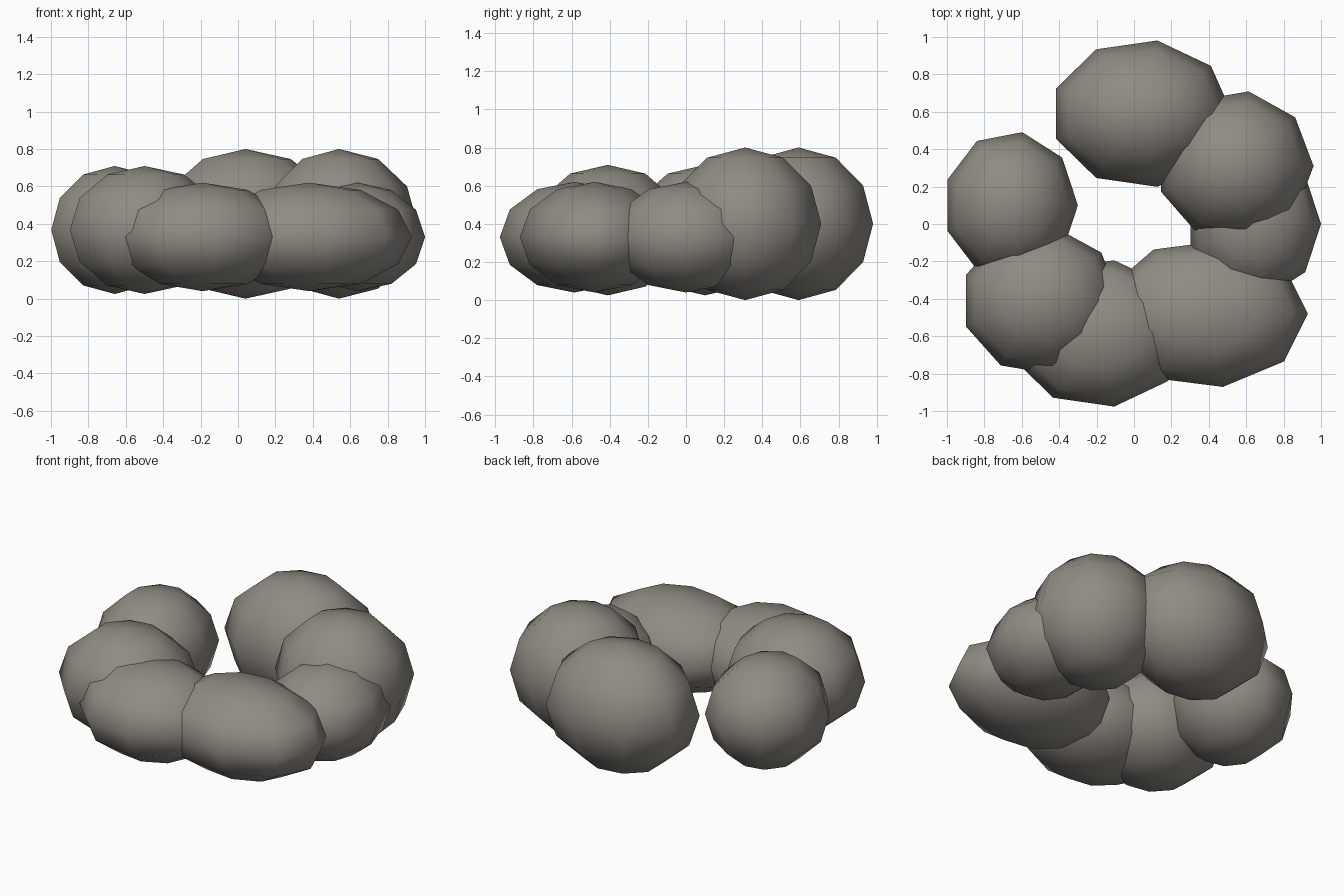
import bpy
import bmesh
from math import sin, cos, pi

cube = bpy.data.objects.get("Cube")
if cube:
    bpy.data.objects.remove(cube, do_unlink=True)

SEGMENTS, RINGS = 9, 6

stone = bpy.data.materials.new("warm_grey_stone")
stone.use_nodes = True
grey = (0.28, 0.26, 0.23, 1)
stone.diffuse_color = grey
bsdf = stone.node_tree.nodes["Principled BSDF"]
bsdf.inputs["Base Color"].default_value = grey
bsdf.inputs["Roughness"].default_value = 0.9


def boulder(name, centre, radii):
    """Smooth-shaded, coarse ellipsoid whose first meridian points along +x."""
    bm = bmesh.new()
    top = bm.verts.new((0, 0, radii[2]))
    bottom = bm.verts.new((0, 0, -radii[2]))
    loops = []
    for r in range(1, RINGS):
        lat = pi / 2 - pi * r / RINGS
        loops.append([bm.verts.new((radii[0] * cos(lat) * cos(2 * pi * s / SEGMENTS),
                                    radii[1] * cos(lat) * sin(2 * pi * s / SEGMENTS),
                                    radii[2] * sin(lat))) for s in range(SEGMENTS)])
    for s in range(SEGMENTS):
        n = (s + 1) % SEGMENTS
        bm.faces.new((top, loops[0][s], loops[0][n]))
        bm.faces.new((bottom, loops[-1][n], loops[-1][s]))
        for upper, lower in zip(loops, loops[1:]):
            bm.faces.new((upper[s], lower[s], lower[n], upper[n]))
    for face in bm.faces:
        face.smooth = True
    mesh = bpy.data.meshes.new(name)
    bm.to_mesh(mesh)
    bm.free()
    mesh.materials.append(stone)
    obj = bpy.data.objects.new(name, mesh)
    obj.location = centre
    bpy.context.collection.objects.link(obj)
    return obj


# Open ring of overlapping boulders, tallest at the back
boulder("back_boulder", (0.04, 0.59, 0.4), (0.485, 0.397, 0.4))
boulder("back_left_boulder", (0.54, 0.31, 0.4), (0.42, 0.405, 0.4))
boulder("left_boulder", (0.64, 0.0, 0.33), (0.36, 0.4, 0.29))
boulder("front_left_boulder", (0.38, -0.48, 0.33), (0.55, 0.397, 0.29))
boulder("front_right_boulder", (-0.19, -0.585, 0.33), (0.485, 0.397, 0.29))
boulder("right_boulder", (-0.5, -0.41, 0.367), (0.425, 0.4, 0.342))
boulder("back_right_boulder", (-0.66, 0.1, 0.367), (0.36, 0.397, 0.342))
